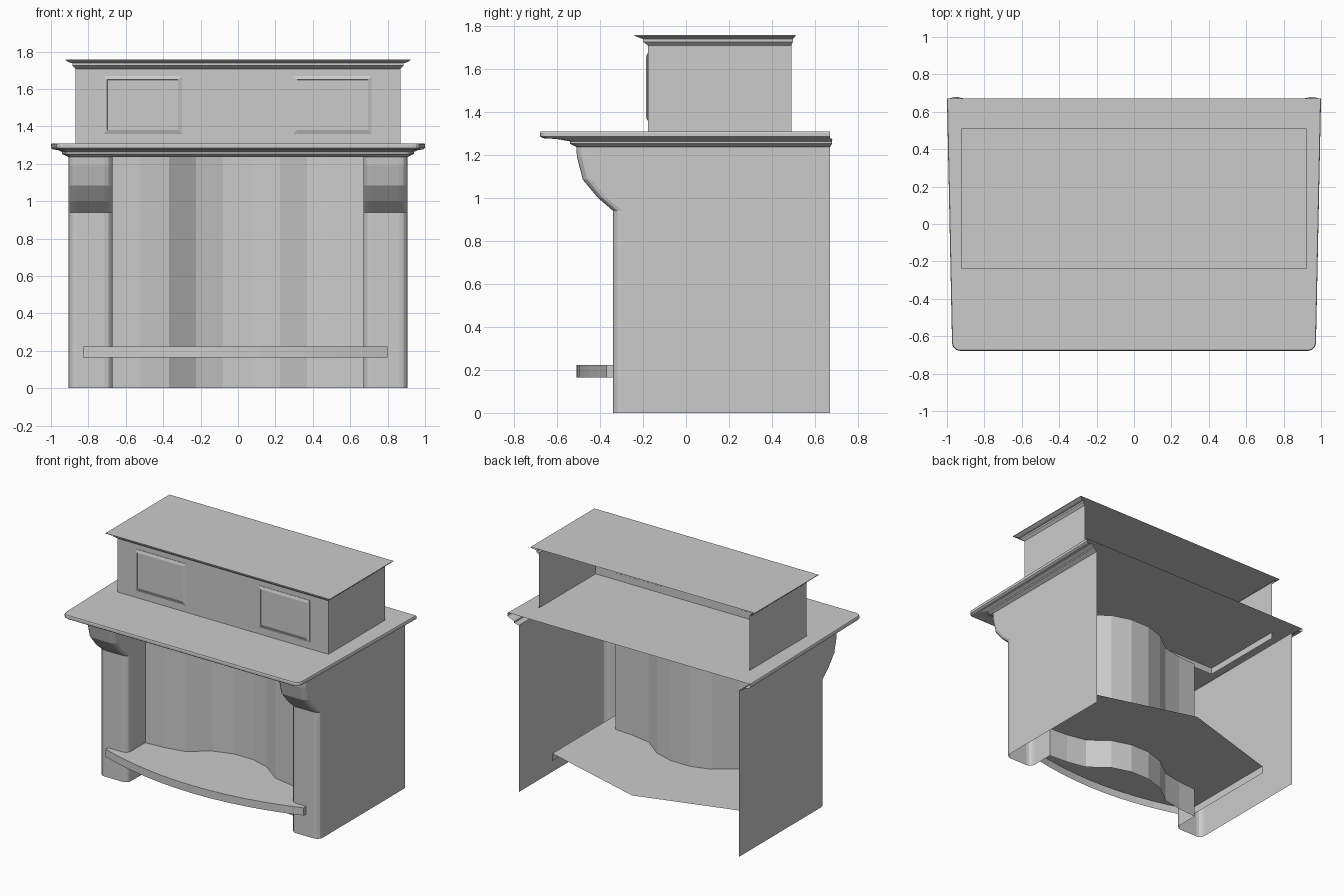
import bpy, math
from mathutils import Vector

if "Cube" in bpy.data.objects:
    bpy.data.objects.remove(bpy.data.objects["Cube"])


def make(name, verts, faces):
    me = bpy.data.meshes.new(name)
    me.from_pydata(verts, [], faces)
    ob = bpy.data.objects.new(name, me)
    bpy.context.collection.objects.link(ob)
    return ob


def loft(name, rings, cap=False, closed=False):
    """Skin between equal-length rings; optionally cap the last one."""
    n = len(rings[0])
    verts = [p for r in rings for p in r]
    faces = []
    for k in range(len(rings) - 1):
        for i in range(n if closed else n - 1):
            j = (i + 1) % n
            faces.append((k*n + i, k*n + j, (k+1)*n + j, (k+1)*n + i))
    if cap:
        faces.append(tuple(range((len(rings) - 1) * n, len(rings) * n)))
    return make(name, verts, faces)


def path(pts, r, z, seg=3):
    """Open plan path with rounded inner corners at height z."""
    pts = [Vector(p) for p in pts]
    out = [pts[0]]
    for a, b, c in zip(pts, pts[1:], pts[2:]):
        if r == 0:
            out.append(b)
            continue
        s, e = b + (a - b).normalized() * r, b + (c - b).normalized() * r
        o = s + e - b
        for i in range(seg + 1):
            t = math.pi / 2 * i / seg
            out.append(o + (s - o) * math.cos(t) + (e - o) * math.sin(t))
    out.append(pts[-1])
    return [(p.x, p.y, z) for p in out]


def u_ring(wb, wf, yf, yb, z, r=0.0):
    """U-shaped ring, open at the back."""
    return path([(-wb, yb), (-wf, yf), (wf, yf), (wb, yb)], r, z)


# Countertop with stepped moulding underneath
loft("countertop", [
    u_ring(0.905, 0.905, -0.51, 0.67, 1.236, 0.03),
    u_ring(0.94, 0.925, -0.54, 0.678, 1.252, 0.03),
    u_ring(0.94, 0.925, -0.54, 0.678, 1.262, 0.03),
    u_ring(0.96, 0.945, -0.60, 0.68, 1.273, 0.03),
    u_ring(0.99, 0.962, -0.667, 0.67, 1.277, 0.04),
    u_ring(1.0, 0.972, -0.678, 0.67, 1.285, 0.04),
    u_ring(1.0, 0.972, -0.678, 0.67, 1.302, 0.04),
    u_ring(0.997, 0.969, -0.675, 0.67, 1.309, 0.04)], cap=True)

# Upper box, open at the back, and its moulded lid
loft("upper_box", [u_ring(0.868, 0.868, -0.177, 0.49, z) for z in (1.26, 1.72)])
loft("upper_lid", [
    u_ring(0.868, 0.868, -0.177, 0.49, 1.708),
    u_ring(0.885, 0.885, -0.20, 0.497, 1.725),
    u_ring(0.885, 0.885, -0.20, 0.497, 1.738),
    u_ring(0.90, 0.90, -0.21, 0.50, 1.741),
    u_ring(0.922, 0.922, -0.24, 0.51, 1.753),
    u_ring(0.922, 0.922, -0.24, 0.51, 1.757)], cap=True)


# Framed panels on the box front
def panel_ring(cx, inset, y):
    w, h = 0.21 - inset, 0.155 - inset
    return [(cx + sx * w, y, 1.515 + sz * h)
            for sx, sz in ((-1, -1), (1, -1), (1, 1), (-1, 1))]


for side, cx in (("left", -0.51), ("right", 0.505)):
    loft("panel_" + side, [panel_ring(cx, i, y) for i, y in (
        (0, -0.176), (0, -0.180), (0.02, -0.187), (0.021, -0.181))],
        cap=True, closed=True)

# Side walls with front pillars that swell into corbels
corbel = [(0, -0.34), (0.94, -0.34), (1.0, -0.41), (1.085, -0.48), (1.19, -0.507), (1.24, -0.51)]
for side, s in (("left", -1), ("right", 1)):
    loft("pillar_" + side, [
        path([(s*0.905, 0.67), (s*0.905, y), (s*0.672, y), (s*0.672, -0.13)], 0.042, z)
        for z, y in corbel])

# Curved recessed front wall and the soffit that closes it to the moulding
half = [(0.672, -0.13), (0.52, -0.12), (0.37, -0.09), (0.225, 0.02), (0.08, 0.065)]
curve = [(-x, y) for x, y in half] + half[::-1]
loft("recess_wall", [[(x, y, z) for x, y in curve] for z in (0, 1.25)])
loft("soffit", [[(x, y, 1.242) for x, y in curve], [(x, -0.51, 1.242) for x, y in curve]])

# Bowed foot shelf: skirted front and ends, pointed back
n = 12
arc = [(-0.015 + 0.815 * t, -0.37 - 0.14 * (1 - t * t))
       for t in (2 * i / n - 1 for i in range(n + 1))]
edge = [(-0.83, 0.43)] + arc + [(0.80, 0.43)]
shelf_rings = [[(x, y, z) for x, y in edge] for z in (0.165, 0.222)]
m = len(edge)
verts = shelf_rings[0] + shelf_rings[1] + [(-0.025, 0.67, 0.222)]
faces = [(i, i + 1, m + i + 1, m + i) for i in range(m - 1)]
faces.append(tuple(range(m, 2 * m + 1)))
make("foot_shelf", verts, faces)
